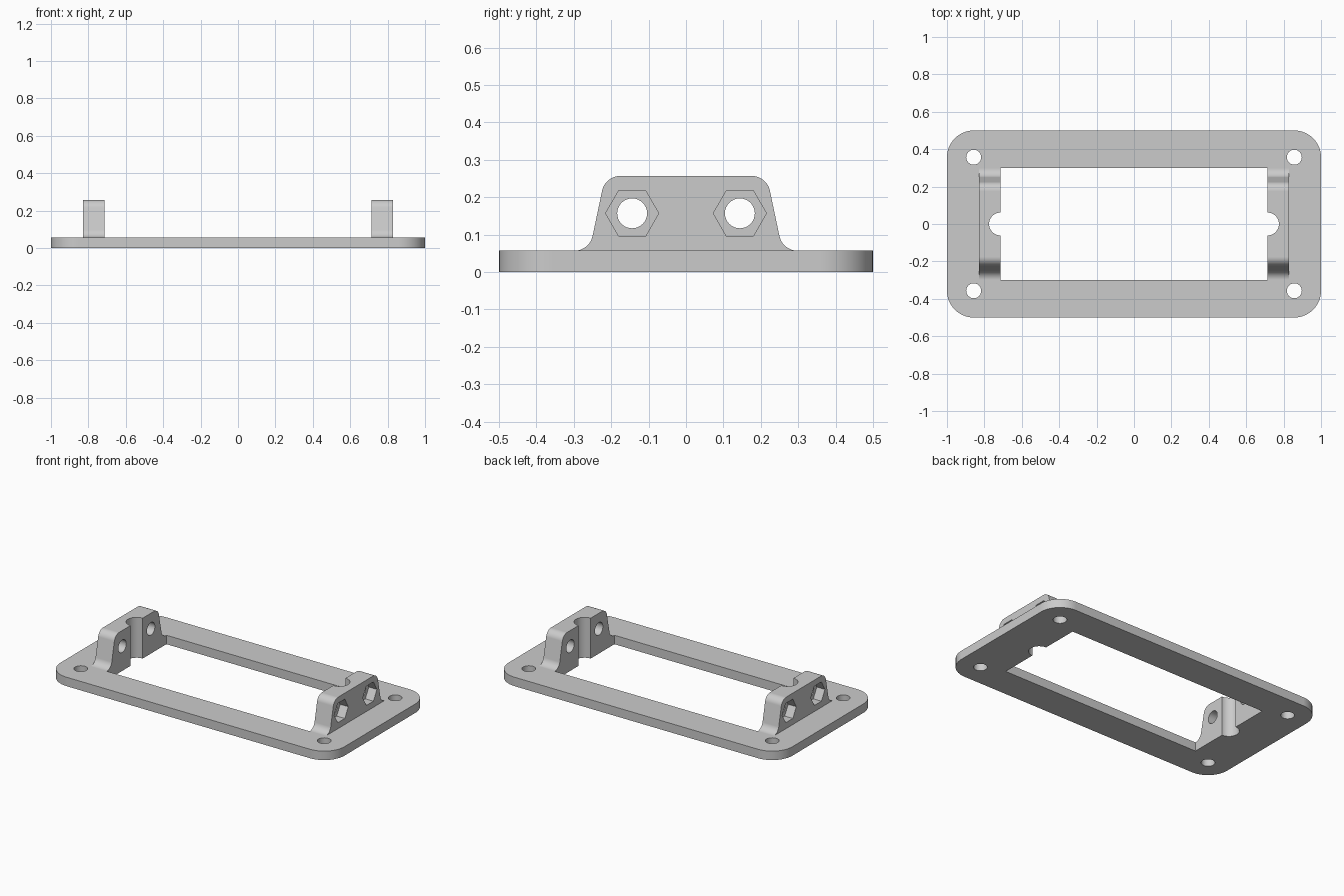
import bpy
import bmesh
from math import cos, sin, pi, tan, radians
from mathutils import Vector

cube = bpy.data.objects.get("Cube")
if cube:
    bpy.data.objects.remove(cube, do_unlink=True)

THICK = 0.057      # plate thickness
INNER = 0.714      # half width of the window
OUTER = 0.828      # outer face of each bracket
BOLT_Z = 0.157

metal = bpy.data.materials.new("plain grey")
metal.use_nodes = True
grey = (0.6, 0.6, 0.6, 1)
metal.diffuse_color = grey
metal.node_tree.nodes["Principled BSDF"].inputs["Base Color"].default_value = grey


def ring(u, v, radius, sides):
    return [(u + radius * cos(2 * pi * i / sides), v + radius * sin(2 * pi * i / sides))
            for i in range(sides)]


def rounded(corners, steps=12):
    """Outline from (u, v, radius) corners, each replaced by a tangent arc."""
    out = []
    for i, (u, v, r) in enumerate(corners):
        p = Vector((u, v))
        if r == 0:
            out.append(p)
            continue
        a = (Vector(corners[i - 1][:2]) - p).normalized()
        b = (Vector(corners[(i + 1) % len(corners)][:2]) - p).normalized()
        half = a.angle(b) / 2
        centre = p + (a + b).normalized() * r / sin(half)
        start = p + a * r / tan(half) - centre
        end = p + b * r / tan(half) - centre
        sweep = pi - 2 * half
        for k in range(steps + 1):
            t = k / steps
            out.append(centre + (start * sin((1 - t) * sweep) + end * sin(t * sweep)) / sin(sweep))
    return out


def prism(name, outline, low, high, axis="Z"):
    """Extrude an outline along Z (outline in x, y) or X (outline in y, z)."""
    bm = bmesh.new()
    verts = [bm.verts.new((u, v, low) if axis == "Z" else (low, u, v)) for u, v in outline]
    face = bm.faces.new(verts)
    moved = bmesh.ops.extrude_face_region(bm, geom=[face])["geom"]
    shift = (0, 0, high - low) if axis == "Z" else (high - low, 0, 0)
    bmesh.ops.translate(bm, vec=shift, verts=[g for g in moved if isinstance(g, bmesh.types.BMVert)])
    bmesh.ops.recalc_face_normals(bm, faces=bm.faces)
    mesh = bpy.data.meshes.new(name)
    bm.to_mesh(mesh)
    bm.free()
    mesh.materials.append(metal)
    obj = bpy.data.objects.new(name, mesh)
    bpy.context.collection.objects.link(obj)
    return obj


def combine(target, tool, operation):
    mod = target.modifiers.new("boolean", "BOOLEAN")
    mod.operation = operation
    mod.solver = "EXACT"
    mod.object = tool
    bpy.context.view_layer.objects.active = target
    bpy.ops.object.modifier_apply(modifier=mod.name)
    bpy.data.objects.remove(tool, do_unlink=True)


# Base plate with rounded corners
frame = prism("mounting_frame", rounded([(-1, -0.5, 0.143), (1, -0.5, 0.143),
                                         (1, 0.5, 0.143), (-1, 0.5, 0.143)]), 0, THICK)

# Upright brackets with flared feet and rounded shoulders
half_profile = [(0.32, 0.02, 0), (0.258, THICK, 0.05), (0.216, 0.257, 0.05)]
half_profile[0:1] = [(0.299, 0.02, 0), (0.299, THICK, 0)]
profile = half_profile + [(-y, z, r) for y, z, r in reversed(half_profile)]
for side in (-1, 1):
    low, high = sorted((side * 0.69, side * OUTER))
    combine(frame, prism("bracket", rounded(profile), low, high, "X"), "UNION")

# Central window
window = [(-INNER, -0.3), (INNER, -0.3), (INNER, 0.3), (-INNER, 0.3)]
combine(frame, prism("window_cutter", window, -0.1, 0.5), "DIFFERENCE")

for side in (-1, 1):
    # Half-round notch down the inside of each bracket
    combine(frame, prism("notch_cutter", ring(side * INNER, 0, 0.061, 48), -0.1, 0.5), "DIFFERENCE")
    # Corner screw holes and nut pockets
    for y in (-1, 1):
        combine(frame, prism("screw_cutter", ring(side * 0.857, y * 0.357, 0.04, 32), -0.1, 0.2),
                "DIFFERENCE")
        low, high = sorted((side * 0.771, side * 0.9))
        combine(frame, prism("nut_cutter", ring(y * 0.144, BOLT_Z, 0.071, 6), low, high, "X"),
                "DIFFERENCE")

# Bolt holes through both brackets
for y in (-1, 1):
    combine(frame, prism("bolt_cutter", ring(y * 0.144, BOLT_Z, 0.04, 32), -0.95, 0.95, "X"),
            "DIFFERENCE")

# Smooth curves, crisp edges
for obj in bpy.context.selected_objects:
    obj.select_set(False)
frame.select_set(True)
bpy.context.view_layer.objects.active = frame
bpy.ops.object.shade_smooth_by_angle(angle=radians(30))
weighted = frame.modifiers.new("flat face normals", "WEIGHTED_NORMAL")
weighted.keep_sharp = True
